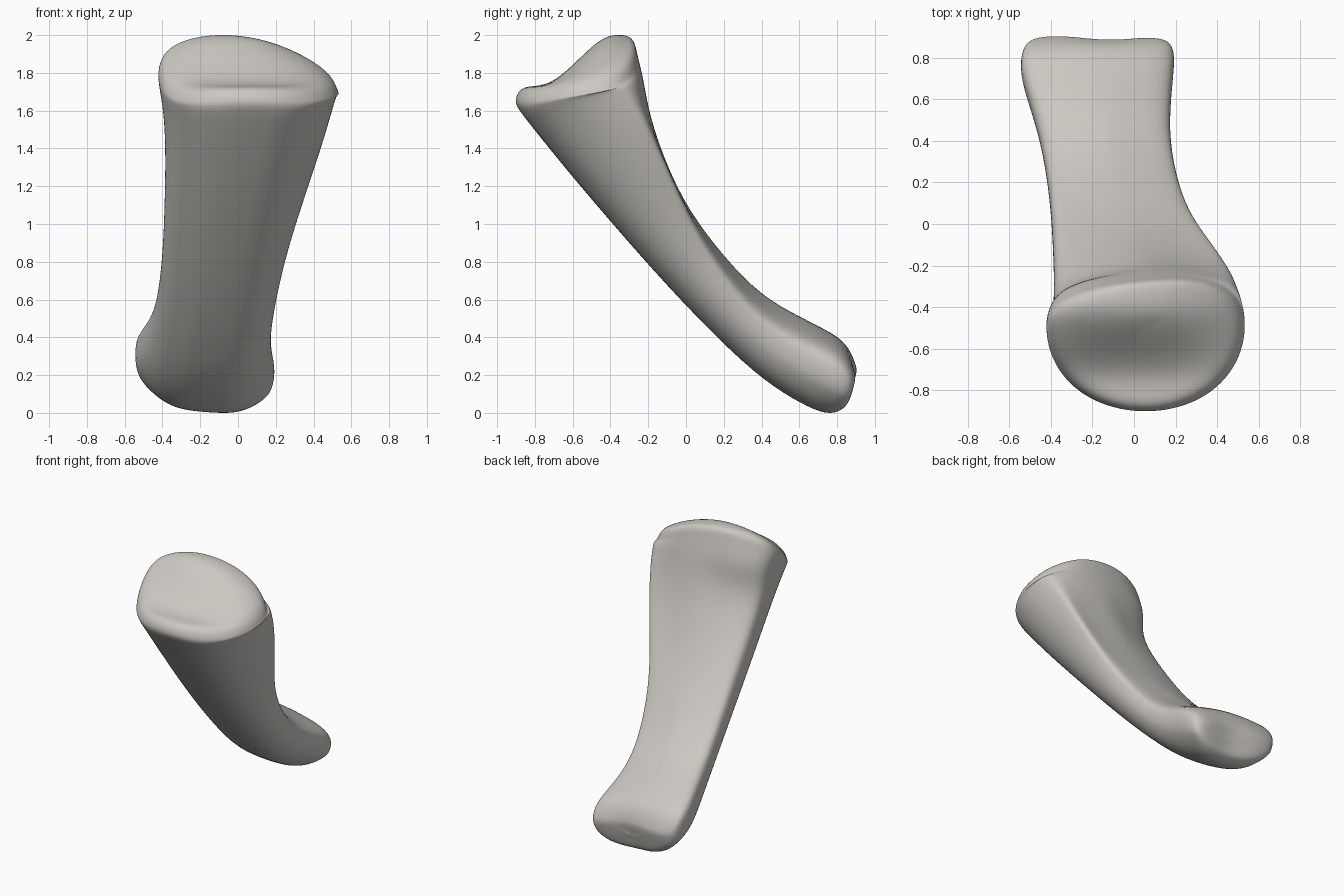
import bpy, bmesh, math

cube = bpy.data.objects.get("Cube")
if cube:
    bpy.data.objects.remove(cube, do_unlink=True)

SIDES = 32

# Shaft stations: front edge (y, z), back edge (y, z), x range,
# back slant (+ lowers +x side, - lowers -x side), end tilt, front taper,
# backward shift of the -x and +x flanks
STATIONS = [
    (-.885, 1.6, -.225, 1.78, -.415, .53, -.1, 0, 0, .2, .25),
    (-.79, 1.48, -.2, 1.62, -.392, .495, -.4, 0, 0, .2, .5),
    (-.62, 1.27, -.14, 1.41, -.385, .435, -.35, 0, 0, .25, .65),
    (-.39, 1.0, -.02, 1.13, -.39, .34, 0, 0, 0, .35, .65),
    (-.1, .67, .14, .9, -.4, .25, .25, 0, 0, .35, .4),
    (.2, .36, .36, .65, -.43, .185, .4, .01, .05, .3, .25),
    (.42, .165, .55, .53, -.48, .17, .35, .02, .12, .3, .2),
    (.61, .05, .75, .43, -.55, .19, .2, .03, .2, .4, .25),
    (.75, -.01, .855, .36, -.545, .2, .12, .03, .25, .4, .25),
    (.84, .015, .902, .25, -.51, .175, 0, .03, .2, .3, .2),
]


def unit_ring(front, back):
    """Rounded-square outline as (across, through) pairs."""
    for i in range(SIDES):
        a = 2 * math.pi * i / SIDES
        c, s = math.cos(a), math.sin(a)
        e = 2 / (back if s > 0 else front)
        yield math.copysign(abs(c) ** e, c), math.copysign(abs(s) ** e, s)


def station_ring(st, scale=1.0, push=0.0, groove=0.0):
    fy, fz, by, bz, xl, xr, slant, tilt, taper, lift_l, lift_r = st
    ring = []
    for u, v in unit_ring(2.4 + 2.5 * taper, 2.8):
        if v > 0:
            v *= 1 - abs(slant) * max(0, math.copysign(u, u * slant))
        v += (lift_r if u > 0 else lift_l) * abs(u) * (1 - v * v)
        u, v = u * scale * (1 + taper * min(v, 0)), v * scale
        x = (xl + xr) / 2 + u * (xr - xl) / 2
        # the far end is grooved between its two rounded knuckles
        out = push - groove * math.exp(-((x + .12) / .17) ** 2)
        y = (fy + by) / 2 + v * (by - fy) / 2 + out * .9
        z = (fz + bz) / 2 + v * (bz - fz) / 2 - tilt * u - out * .3
        ring.append((x, y, z))
    return ring


def saddle(x, y):
    """Height of the joint surface: low front shelf rising to a back crest."""
    t = min(max((y + .78) / .41, 0), 1)
    rise = t * t * (3 - 2 * t)
    return 1.73 + .272 * rise * (1 - .68 * ((x + .08) / .55) ** 2)


def head_ring(scale, drop):
    ring = []
    for u, v in unit_ring(2.0, 2.5):
        depth = .415 if v < 0 else .235
        x = .055 + .485 * u * scale
        # the back rim runs slightly askew
        y = -.495 + depth * v * scale + .04 * u * max(v, 0) * scale
        ring.append((x, y, saddle(x, y) - drop))
    return ring


rings = [head_ring(s, d) for s, d in
         [(.15, 0), (.35, 0), (.55, 0), (.72, 0), (.86, .003), (.955, .025), (1.0, .085)]]
rings += [station_ring(s) for s in STATIONS[:-1]]
rings += [station_ring(STATIONS[-1], s, p, g) for s, p, g in
          [(1, 0, .02), (.78, .018, .028), (.5, .022, .028), (.2, .022, .028)]]

# Skin the rings into one closed body
bm = bmesh.new()
loops = [[bm.verts.new(p) for p in ring] for ring in rings]
for a, b in zip(loops, loops[1:]):
    for i in range(SIDES):
        j = (i + 1) % SIDES
        bm.faces.new((a[i], a[j], b[j], b[i]))
for loop in (loops[0], loops[-1]):
    bm.faces.new(loop)
bmesh.ops.recalc_face_normals(bm, faces=bm.faces)
mesh = bpy.data.meshes.new("bone")
bm.to_mesh(mesh)
bm.free()
bone = bpy.data.objects.new("bone", mesh)
bpy.context.collection.objects.link(bone)

# Smooth surface
for poly in mesh.polygons:
    poly.use_smooth = True
sub = bone.modifiers.new("smooth", 'SUBSURF')
sub.levels = sub.render_levels = 2

# Ivory colour
mat = bpy.data.materials.new("ivory")
mat.use_nodes = True
color = (.6, .58, .54, 1)
mat.diffuse_color = color
mat.node_tree.nodes["Principled BSDF"].inputs["Base Color"].default_value = color
mesh.materials.append(mat)
